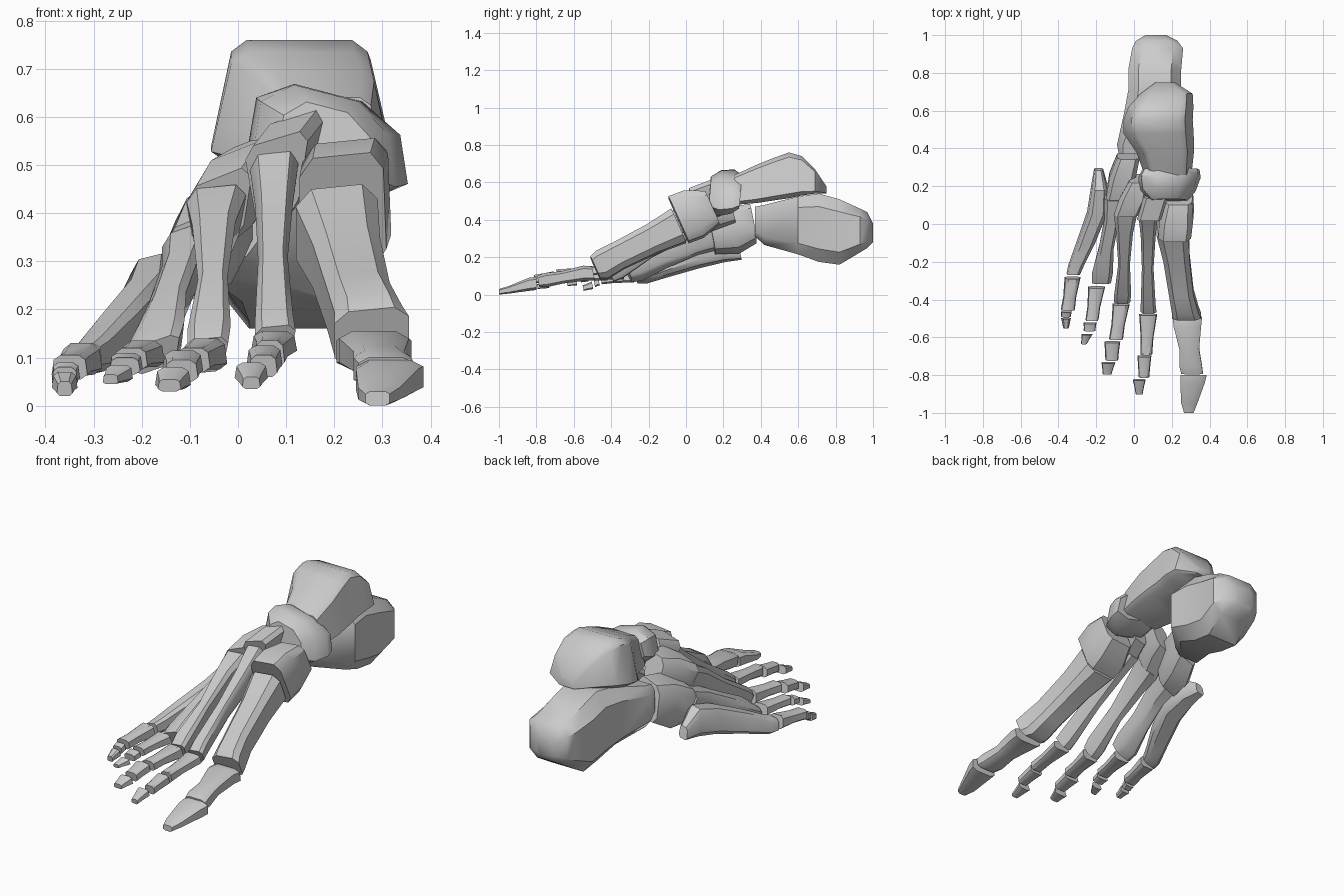
import bpy, bmesh
from math import radians


def loft(name, sections, lean=0.0, roll=0.0, taper=0.0, k=0.62, angle=38):
    """Skin bevelled-box sections (y, x0, x1, z0, z1) into one closed bone.
    lean tips the sections, roll slants them sideways, taper widens the top."""
    corners = [(1, -k), (1, k), (k, 1), (-k, 1), (-1, k), (-1, -k), (-k, -1), (k, -1)]
    bm = bmesh.new()
    rings = []
    for y, x0, x1, z0, z1 in sections:
        cx, cz, w, h = (x0 + x1) / 2, (z0 + z1) / 2, (x1 - x0) / 2, (z1 - z0) / 2
        ring = []
        for u, v in corners:
            dx = u * w * (1 + taper * v)
            ring.append(bm.verts.new((cx + dx, y + lean * v * h, cz + v * h + roll * dx)))
        rings.append(ring)
    for a, b in zip(rings, rings[1:]):
        for i in range(8):
            j = (i + 1) % 8
            bm.faces.new((a[i], a[j], b[j], b[i]))
    bm.faces.new(rings[0])
    bm.faces.new(rings[-1])
    bmesh.ops.recalc_face_normals(bm, faces=bm.faces[:])
    me = bpy.data.meshes.new(name)
    bm.to_mesh(me)
    bm.free()
    for p in me.polygons:
        p.use_smooth = True
    me.set_sharp_from_angle(angle=radians(angle))
    ob = bpy.data.objects.new(name, me)
    bpy.context.collection.objects.link(ob)
    return ob


def phalanx(name, a, b, waist=0.82):
    """Short toe bone between two end sections, pinched in the middle."""
    m = [p * 0.4 + q * 0.6 for p, q in zip(a, b)]
    cx, w = (m[1] + m[2]) / 2, (m[2] - m[1]) / 2 * waist
    cz, h = (m[3] + m[4]) / 2, (m[4] - m[3]) / 2 * waist
    loft(name, [a, (m[0], cx - w, cx + w, cz - h, cz + h), b], lean=-0.2, taper=-0.1)


# Heel bone
loft("heel_bone", [
    (0.37, -0.08, 0.04, 0.31, 0.47),
    (0.42, -0.09, 0.08, 0.265, 0.48),
    (0.60, -0.05, 0.26, 0.215, 0.525),
    (0.71, -0.03, 0.25, 0.175, 0.54),
    (0.82, -0.03, 0.25, 0.16, 0.51),
    (0.93, -0.01, 0.26, 0.225, 0.46),
    (0.97, 0.01, 0.23, 0.25, 0.44),
    (1.00, 0.06, 0.17, 0.28, 0.38)], k=0.62)

# Ankle bone on top of the heel
loft("ankle_bone", [
    (0.26, 0.07, 0.29, 0.48, 0.64),
    (0.38, 0.03, 0.30, 0.49, 0.695),
    (0.48, -0.035, 0.295, 0.505, 0.735),
    (0.55, -0.035, 0.29, 0.515, 0.76),
    (0.62, -0.01, 0.295, 0.53, 0.74),
    (0.69, 0.05, 0.295, 0.54, 0.67),
    (0.75, 0.12, 0.21, 0.54, 0.58)], taper=-0.16, k=0.8)

# Midfoot bones
loft("navicular", [
    (0.125, 0.09, 0.28, 0.46, 0.62),
    (0.18, 0.04, 0.32, 0.44, 0.65),
    (0.25, 0.03, 0.345, 0.455, 0.65),
    (0.29, 0.05, 0.34, 0.48, 0.625)], roll=-0.26, lean=0.1, taper=-0.1, k=0.5)
loft("inner_cuneiform", [
    (0.14, 0.16, 0.31, 0.38, 0.55),
    (0.04, 0.13, 0.315, 0.31, 0.55),
    (-0.04, 0.125, 0.305, 0.28, 0.52)], lean=-0.45, roll=0.1, taper=-0.05, k=0.7)
loft("middle_cuneiform", [
    (0.16, 0.06, 0.17, 0.43, 0.60),
    (0.04, 0.025, 0.135, 0.39, 0.555)], lean=-0.3, roll=0.3, taper=0.25, k=0.7)
loft("outer_cuneiform", [
    (0.24, -0.02, 0.07, 0.39, 0.55),
    (0.15, -0.07, 0.06, 0.36, 0.53),
    (0.06, -0.10, 0.02, 0.33, 0.475)], lean=-0.3, roll=0.4, taper=0.2, k=0.65)
loft("cuboid", [
    (0.36, -0.09, 0.03, 0.29, 0.47),
    (0.26, -0.13, 0.01, 0.235, 0.45),
    (0.14, -0.15, -0.04, 0.23, 0.385)], lean=-0.2, roll=0.4, k=0.65)

# Long foot bones: lean, roll, taper, then sections from base to head
metatarsals = {
    1: (-0.45, 0.1, 0.0, [(-0.04, 0.12, 0.29, 0.28, 0.455), (-0.18, 0.155, 0.295, 0.225, 0.37),
                          (-0.36, 0.185, 0.315, 0.14, 0.275), (-0.45, 0.20, 0.34, 0.085, 0.23),
                          (-0.485, 0.20, 0.355, 0.085, 0.20)]),
    2: (-0.55, 0.1, 0.2, [(0.06, 0.03, 0.12, 0.39, 0.525), (-0.05, 0.04, 0.11, 0.33, 0.44),
                          (-0.22, 0.045, 0.10, 0.24, 0.32), (-0.41, 0.04, 0.11, 0.12, 0.20),
                          (-0.455, 0.04, 0.115, 0.095, 0.165)]),
    3: (-0.5, 0.1, 0.2, [(0.07, -0.10, 0.01, 0.33, 0.455), (-0.03, -0.09, -0.01, 0.29, 0.40),
                         (-0.20, -0.08, -0.025, 0.20, 0.28), (-0.36, -0.10, -0.02, 0.09, 0.18),
                         (-0.405, -0.10, -0.025, 0.07, 0.14)]),
    4: (-0.45, 0.35, 0.1, [(0.15, -0.155, -0.06, 0.25, 0.37), (0.04, -0.155, -0.08, 0.22, 0.325),
                           (-0.12, -0.185, -0.11, 0.15, 0.24), (-0.25, -0.22, -0.115, 0.085, 0.17),
                           (-0.305, -0.22, -0.125, 0.075, 0.135)]),
    5: (-0.2, 0.25, -0.1, [(0.29, -0.21, -0.165, 0.19, 0.25), (0.19, -0.225, -0.14, 0.18, 0.31),
                           (0.06, -0.245, -0.14, 0.15, 0.27), (-0.11, -0.305, -0.21, 0.10, 0.195),
                           (-0.22, -0.345, -0.265, 0.065, 0.14), (-0.265, -0.355, -0.285, 0.065, 0.125)]),
}
for n, (lean, roll, taper, secs) in metatarsals.items():
    loft(f"metatarsal_{n}", secs, lean=lean, roll=roll, taper=taper)

# Big toe
loft("big_toe_base", [
    (-0.495, 0.205, 0.36, 0.075, 0.15),
    (-0.54, 0.21, 0.355, 0.075, 0.155),
    (-0.66, 0.24, 0.345, 0.06, 0.125),
    (-0.75, 0.24, 0.36, 0.04, 0.115),
    (-0.79, 0.25, 0.365, 0.04, 0.10)], lean=-0.2)
loft("big_toe_tip", [
    (-0.80, 0.245, 0.385, 0.025, 0.095),
    (-0.84, 0.245, 0.375, 0.02, 0.09),
    (-0.95, 0.25, 0.335, 0.005, 0.045),
    (-1.00, 0.265, 0.315, 0.0, 0.03)])

# Smaller toes: section at each end of every bone
toes = {
    2: [((-0.48, 0.03, 0.12, 0.105, 0.155), (-0.69, 0.035, 0.095, 0.08, 0.135)),
        ((-0.70, 0.02, 0.09, 0.075, 0.125), (-0.81, 0.025, 0.08, 0.06, 0.105)),
        ((-0.825, -0.005, 0.06, 0.05, 0.09), (-0.90, 0.01, 0.045, 0.035, 0.06))],
    3: [((-0.425, -0.11, -0.025, 0.075, 0.14), (-0.61, -0.13, -0.06, 0.07, 0.12)),
        ((-0.625, -0.155, -0.075, 0.065, 0.115), (-0.72, -0.15, -0.085, 0.05, 0.095)),
        ((-0.735, -0.17, -0.10, 0.035, 0.08), (-0.795, -0.165, -0.12, 0.03, 0.055))],
    4: [((-0.335, -0.24, -0.155, 0.08, 0.135), (-0.51, -0.255, -0.19, 0.075, 0.12)),
        ((-0.525, -0.265, -0.20, 0.07, 0.11), (-0.565, -0.265, -0.205, 0.065, 0.10)),
        ((-0.585, -0.275, -0.22, 0.05, 0.085), (-0.635, -0.28, -0.25, 0.045, 0.065))],
    5: [((-0.285, -0.365, -0.285, 0.065, 0.13), (-0.455, -0.385, -0.315, 0.055, 0.105)),
        ((-0.465, -0.385, -0.33, 0.05, 0.09), (-0.49, -0.385, -0.335, 0.04, 0.08)),
        ((-0.50, -0.385, -0.335, 0.03, 0.07), (-0.55, -0.375, -0.345, 0.02, 0.05))],
}
for n, bones in toes.items():
    for part, (a, b) in zip(("base", "middle", "tip"), bones):
        phalanx(f"toe_{n}_{part}", a, b, 0.88 if part == "base" else 0.96)
